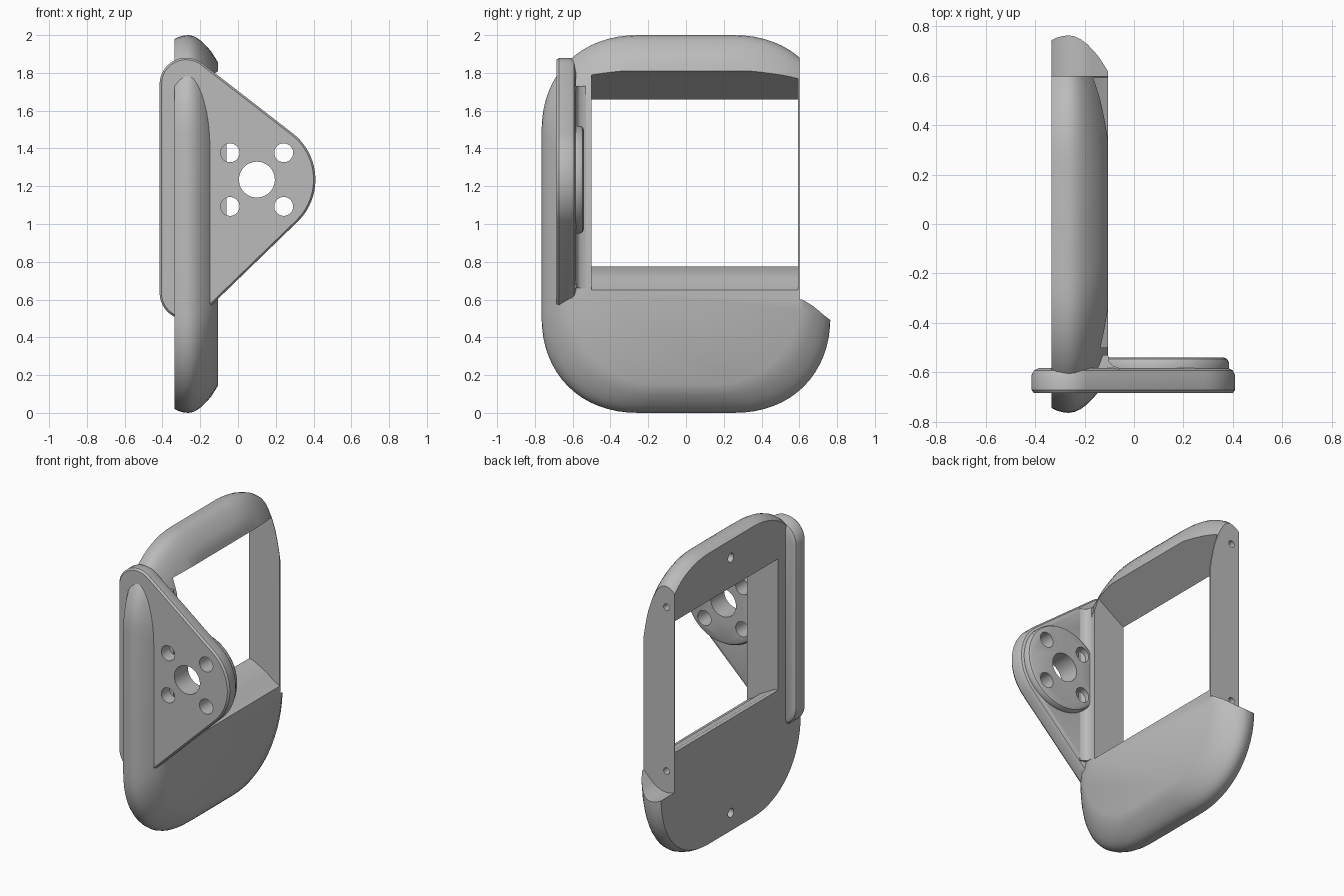
import bpy, bmesh, math
from mathutils import Vector

if "Cube" in bpy.data.objects:
    bpy.data.objects.remove(bpy.data.objects["Cube"], do_unlink=True)

grey = bpy.data.materials.new("light_grey")
grey.use_nodes = True
COLOUR = (0.5, 0.5, 0.5, 1)
grey.diffuse_color = COLOUR
grey.node_tree.nodes["Principled BSDF"].inputs["Base Color"].default_value = COLOUR

# Shared layout: pivot centres in (x, z) with radius
PIVOT_TOP, PIVOT_LOW, HUB = (-0.275, 1.74), (-0.275, 0.635), (0.1, 1.235)
PIVOT_R, HUB_R = 0.14, 0.31
BACK, FACE = -0.335, -0.105


def loft(name, rings):
    """Skin a stack of equal-length rings and cap both ends."""
    bm = bmesh.new()
    loops = [[bm.verts.new(p) for p in ring] for ring in rings]
    n = len(loops[0])
    for a, b in zip(loops, loops[1:]):
        for i in range(n):
            j = (i + 1) % n
            bm.faces.new((a[i], a[j], b[j], b[i]))
    bm.faces.new(loops[0])
    bm.faces.new(loops[-1])
    bmesh.ops.recalc_face_normals(bm, faces=bm.faces)
    mesh = bpy.data.meshes.new(name)
    bm.to_mesh(mesh)
    bm.free()
    obj = bpy.data.objects.new(name, mesh)
    bpy.context.collection.objects.link(obj)
    mesh.materials.append(grey)
    return obj


def circle(centre, r, n=32):
    return [(centre[0] + r * math.cos(2 * math.pi * i / n),
             centre[1] + r * math.sin(2 * math.pi * i / n)) for i in range(n)]


def along_y(name, outline, *ys):
    return loft(name, [[(x, y, z) for x, z in outline] for y in ys])


def along_x(name, centre, r, x0, x1):
    return loft(name, [[(x, y, z) for y, z in circle(centre, r)] for x in (x0, x1)])


def arc(centre, r, start, end, n):
    return [(centre[0] + r * math.cos(a), centre[1] + r * math.sin(a))
            for a in (math.radians(start + (end - start) * i / n) for i in range(n + 1))]


def bracket_outline(grow=0.0):
    """Rounded triangle wrapped round the two pivots and the hub."""
    def tangent(low, r0, high, r1):
        d = Vector(high) - Vector(low)
        return math.degrees(math.atan2(d.y, d.x) - math.acos((r0 - r1) / d.length))
    r, h = PIVOT_R + grow, HUB_R + grow
    lower = tangent(PIVOT_LOW, r, HUB, h)
    d = Vector(PIVOT_TOP) - Vector(HUB)
    upper = math.degrees(math.atan2(d.y, d.x) - math.acos((h - r) / d.length))
    return (arc(PIVOT_LOW, r, 180, 360 + lower, 16) + arc(HUB, h, lower, upper, 20)
            + arc(PIVOT_TOP, r, upper, 180, 16))


def rounded_ring(x, inset):
    """Soft-cornered upright rectangle at depth x."""
    w, h, r, power = 0.765 - inset, 1 - inset, 0.52, 2 / 2.2
    ring = []
    for quarter in range(4):
        sy = 1 if quarter in (0, 3) else -1
        sz = 1 if quarter < 2 else -1
        for i in range(17):
            a = math.pi / 2 * (i if quarter % 2 == 0 else 16 - i) / 16
            c, s = abs(math.cos(a)) ** power, abs(math.sin(a)) ** power
            ring.append((x, sy * (w - r + r * c), 1 + sz * (h - r + r * s)))
    return ring


def cut(target, cutters):
    bpy.context.view_layer.objects.active = target
    for c in cutters:
        mod = target.modifiers.new("cut", "BOOLEAN")
        mod.operation, mod.solver, mod.object = "DIFFERENCE", "EXACT", c
        bpy.ops.object.modifier_apply(modifier=mod.name)
        bpy.data.objects.remove(c, do_unlink=True)


def smooth(obj, degrees=32):
    bpy.ops.object.select_all(action="DESELECT")
    obj.select_set(True)
    bpy.context.view_layer.objects.active = obj
    bpy.ops.object.shade_smooth_by_angle(angle=math.radians(degrees))


# Domed frame body
profile = [(BACK, 0.02), (-0.315, 0.01), (-0.29, 0.003), (-0.265, 0), (-0.24, 0.004),
           (-0.215, 0.016), (-0.19, 0.035), (-0.165, 0.06), (-0.14, 0.09), (FACE, 0.145)]
body = loft("frame_body", [rounded_ring(x, i) for x, i in profile])

# Window with sloped sill and header, and the seat for a matching bracket
window = along_y("window_cutter", [(-0.4, 0.775), (-0.31, 0.775), (-0.2, 0.715), (-0.15, 0.675),
                                   (FACE, 0.65), (0, 0.65), (0, 1.88), (FACE, 1.81),
                                   (BACK, 1.66), (-0.4, 1.62)], -0.5, 0.594)
seat = along_y("seat_cutter", bracket_outline(0.004), 0.6, 0.9)
screws = [along_x("screw_cutter", (0, z), 0.03, -0.4, -0.25) for z in (0.14, 1.86)]
pins = [along_y("pin_cutter", circle(p, 0.022), 0.54, 0.7) for p in (PIVOT_TOP, PIVOT_LOW)]
cut(body, [window, seat] + screws + pins)
smooth(body)

# Triangular side bracket with softened rims
full, mid, slim = bracket_outline(), bracket_outline(-0.01), bracket_outline(-0.03)
rims = [(mid, -0.685), (full, -0.672), (full, -0.612), (mid, -0.593), (slim, -0.583)]
bracket = loft("side_bracket", [[(x, y, z) for x, z in o] for o, y in rims])

# Round boss on the inner face of the bracket
steps = [(0.285, -0.62), (0.285, -0.56), (0.277, -0.547), (0.262, -0.54)]
boss = loft("hub_boss", [[(x, y, z) for x, z in circle(HUB, r, 64)] for r, y in steps])


def hub_holes():
    holes = [along_y("bore_cutter", circle(HUB, 0.095, 48), -0.9, -0.4)]
    for sx in (-1, 1):
        for sz in (-1, 1):
            c = (HUB[0] + sx * 0.142, HUB[1] + sz * 0.142)
            holes.append(along_y("bolt_cutter", circle(c, 0.05), -0.9, -0.4))
    return holes


# Join boss and bracket, then drill the hub pattern
bpy.context.view_layer.objects.active = bracket
join = bracket.modifiers.new("join", "BOOLEAN")
join.operation, join.solver, join.object = "UNION", "EXACT", boss
bpy.ops.object.modifier_apply(modifier=join.name)
bpy.data.objects.remove(boss, do_unlink=True)
cut(bracket, hub_holes())
smooth(bracket)

# Fillet strip between bracket and post
fillet = [(-0.15, -0.6), (-0.06, -0.6), (-0.06, -0.583), (-0.085, -0.575),
          (-0.1, -0.56), (FACE, -0.53), (-0.15, -0.53)]
strip = loft("bracket_fillet", [[(x, y, z) for x, y in fillet] for z in (0.66, 1.73)])
smooth(strip, 40)
